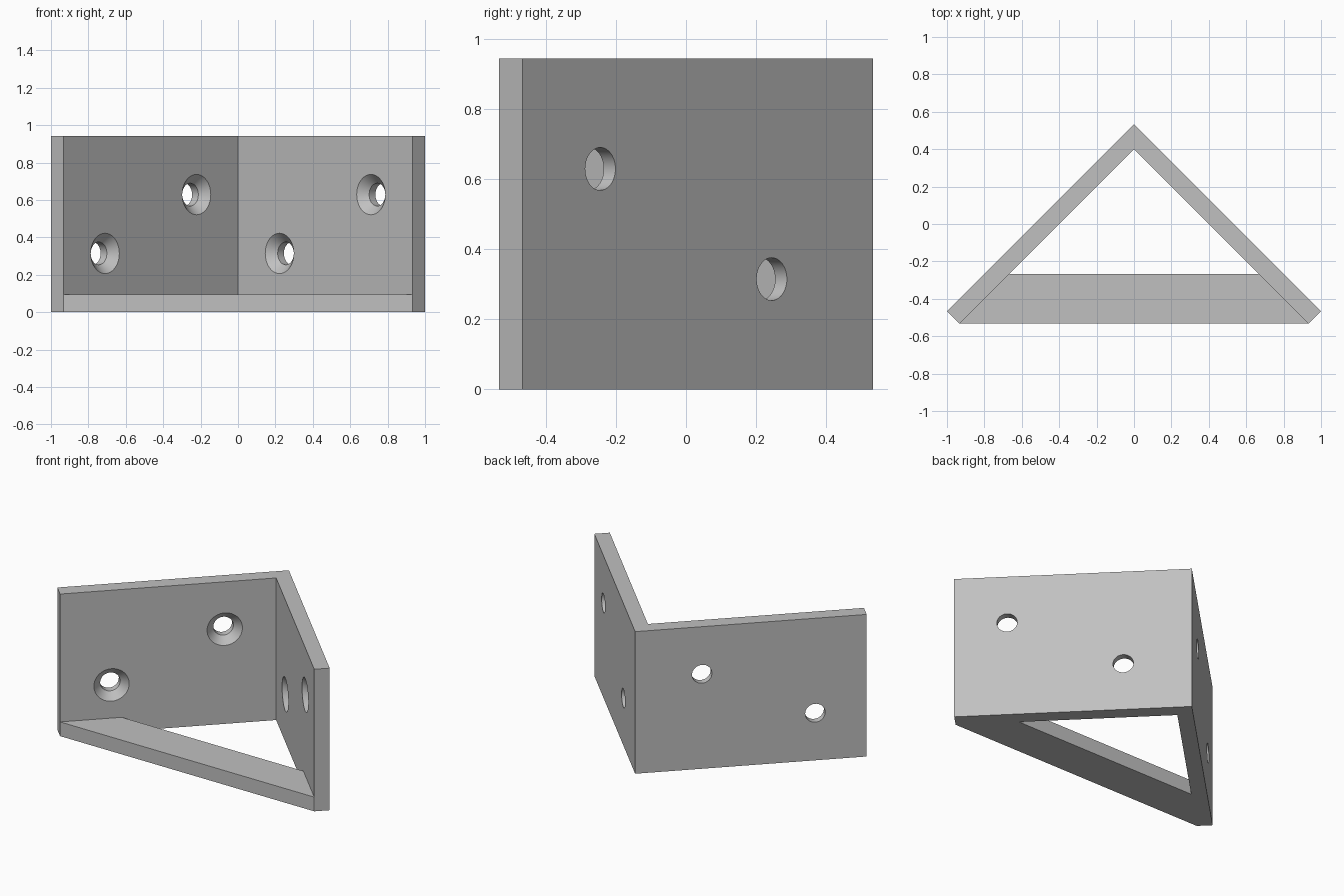
import bpy
import bmesh
from math import cos, sin, tau, sqrt
from mathutils import Vector

cube = bpy.data.objects.get("Cube")
if cube:
    bpy.data.objects.remove(cube, do_unlink=True)

HEIGHT = 0.943
WALL = 0.0943          # plate thickness
OFF = WALL / sqrt(2)   # thickness measured along x or y
BACK, FRONT = 0.5333, -0.5333

grey = bpy.data.materials.new("plain grey")
grey.use_nodes = True
colour = (0.53, 0.53, 0.53, 1)
grey.diffuse_color = colour
grey.node_tree.nodes["Principled BSDF"].inputs["Base Color"].default_value = colour


def add_object(name, bm):
    bmesh.ops.recalc_face_normals(bm, faces=bm.faces)
    mesh = bpy.data.meshes.new(name)
    bm.to_mesh(mesh)
    bm.free()
    obj = bpy.data.objects.new(name, mesh)
    bpy.context.collection.objects.link(obj)
    mesh.materials.append(grey)
    return obj


def prism(name, outline, height):
    """Upright prism on the ground from a plan outline."""
    bm = bmesh.new()
    base = bm.faces.new([bm.verts.new((x, y, 0)) for x, y in outline])
    top = bmesh.ops.extrude_face_region(bm, geom=[base])["geom"]
    verts = [v for v in top if isinstance(v, bmesh.types.BMVert)]
    bmesh.ops.translate(bm, verts=verts, vec=(0, 0, height))
    return add_object(name, bm)


def screw_cutter(name, centre, axis, sides=48):
    """Countersunk hole shape, starting at the inner wall face."""
    bm = bmesh.new()
    across = axis.cross(Vector((0, 0, 1)))
    rings = []
    for depth, radius in ((-0.02, 0.128), (0.047, 0.061), (0.15, 0.061)):
        rings.append([bm.verts.new(centre + axis * depth + across * (radius * cos(tau * i / sides))
                                   + Vector((0, 0, radius * sin(tau * i / sides))))
                      for i in range(sides)])
    for a, b in zip(rings, rings[1:]):
        for i in range(sides):
            j = (i + 1) % sides
            bm.faces.new((a[i], a[j], b[j], b[i]))
    bm.faces.new(rings[0])
    bm.faces.new(rings[-1])
    cutter = add_object(name, bm)
    cutter.hide_render = True
    return cutter


def combine(target, other, operation):
    mod = target.modifiers.new(operation.lower(), "BOOLEAN")
    mod.operation = operation
    mod.solver = "EXACT"
    mod.object = other
    bpy.context.view_layer.objects.active = target
    bpy.ops.object.modifier_apply(modifier=mod.name)
    bpy.data.objects.remove(other, do_unlink=True)


# Two plates meeting at a right angle
end = 1 - OFF
bracket = prism("corner_bracket", [
    (0, BACK), (1, FRONT + OFF), (end, FRONT), (0, BACK - 2 * OFF),
    (-end, FRONT), (-1, FRONT + OFF)], HEIGHT)

# Cross bar along the front, with ends let into the plates
half = OFF / 2
bar_back = FRONT + 4 * OFF
bar_end = end - 4 * OFF
right = [(end, FRONT), (end + half, FRONT + half),
         (bar_end + half, bar_back + half), (bar_end, bar_back)]
left = [(-x, y) for x, y in reversed(right)]
bar = prism("front_bar", right + left, WALL)
combine(bracket, bar, "UNION")

# Countersunk screw holes, staggered on each plate
LOW, HIGH = HEIGHT / 3, HEIGHT * 2 / 3
for side, heights in ((1, (LOW, HIGH)), (-1, (HIGH, LOW))):
    axis = Vector((side, 1, 0)).normalized()
    for x, z in zip((0.222, 0.711), heights):
        centre = Vector((side * x, BACK - 2 * OFF - x, z))
        combine(bracket, screw_cutter("screw_hole_cutter", centre, axis), "DIFFERENCE")

bpy.ops.object.select_all(action="DESELECT")
bracket.select_set(True)
bpy.context.view_layer.objects.active = bracket
bpy.ops.object.shade_smooth_by_angle()
